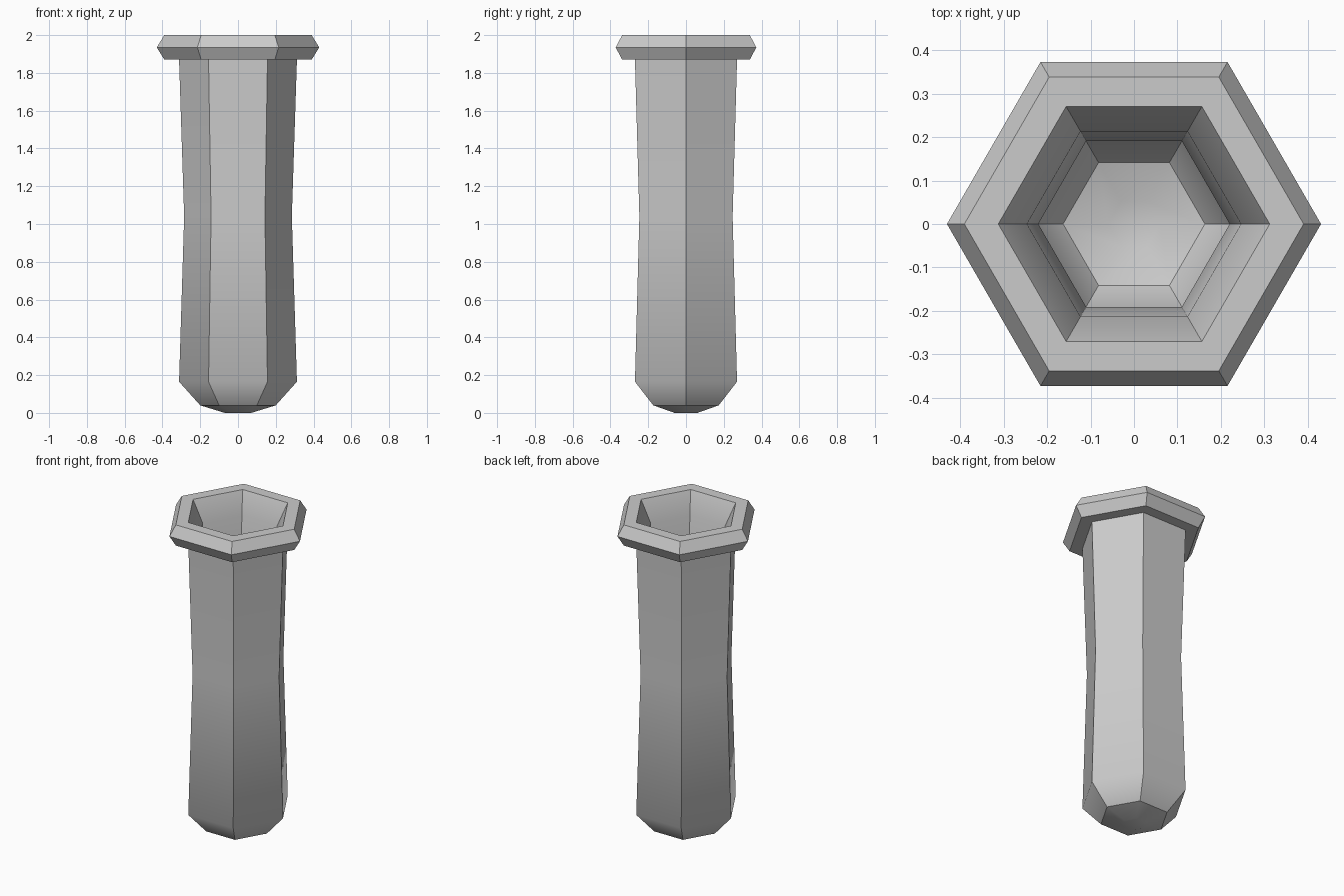
import bpy, bmesh, math

if "Cube" in bpy.data.objects:
    bpy.data.objects.remove(bpy.data.objects["Cube"])

SIDES = 6

# Profile from outer bottom, up over the rim, down to the inner floor:
# (corner radius, height, sharp ring edge, sharp ridges on the band above)
PROFILE = [
    (0.07, 0.00, False, False),
    (0.20, 0.04, True, True),
    (0.312, 0.165, False, True),
    (0.285, 1.04, False, True),
    (0.312, 1.87, True, True),
    # rim
    (0.39, 1.87, True, True),
    (0.43, 1.935, True, True),
    (0.39, 2.00, True, False),
    # mouth and hollow
    (0.312, 2.00, True, True),
    (0.246, 1.87, False, True),
    (0.22, 1.04, False, True),
    (0.246, 0.19, False, True),
    (0.163, 0.095, True, False),
    (0.06, 0.062, False, False),
]

bm = bmesh.new()
rings = []
for r, z, _, _ in PROFILE:
    rings.append([bm.verts.new((r * math.cos(2 * math.pi * i / SIDES),
                                r * math.sin(2 * math.pi * i / SIDES), z))
                  for i in range(SIDES)])

# Walls between neighbouring rings
for a, b in zip(rings, rings[1:]):
    for i in range(SIDES):
        j = (i + 1) % SIDES
        bm.faces.new((a[i], a[j], b[j], b[i]))

# Outer base and inner floor
bm.faces.new(rings[0][::-1])
bm.faces.new(rings[-1])

for f in bm.faces:
    f.smooth = True

# Crisp ring edges and ridges
for k, (_, _, ring_sharp, ridge_sharp) in enumerate(PROFILE):
    for i in range(SIDES):
        if ring_sharp:
            bm.edges.get((rings[k][i], rings[k][(i + 1) % SIDES])).smooth = False
        if ridge_sharp:
            bm.edges.get((rings[k][i], rings[k + 1][i])).smooth = False

bmesh.ops.recalc_face_normals(bm, faces=bm.faces)
mesh = bpy.data.meshes.new("hexagonal_tube")
bm.to_mesh(mesh)
bm.free()
tube = bpy.data.objects.new("hexagonal_tube", mesh)
bpy.context.collection.objects.link(tube)
